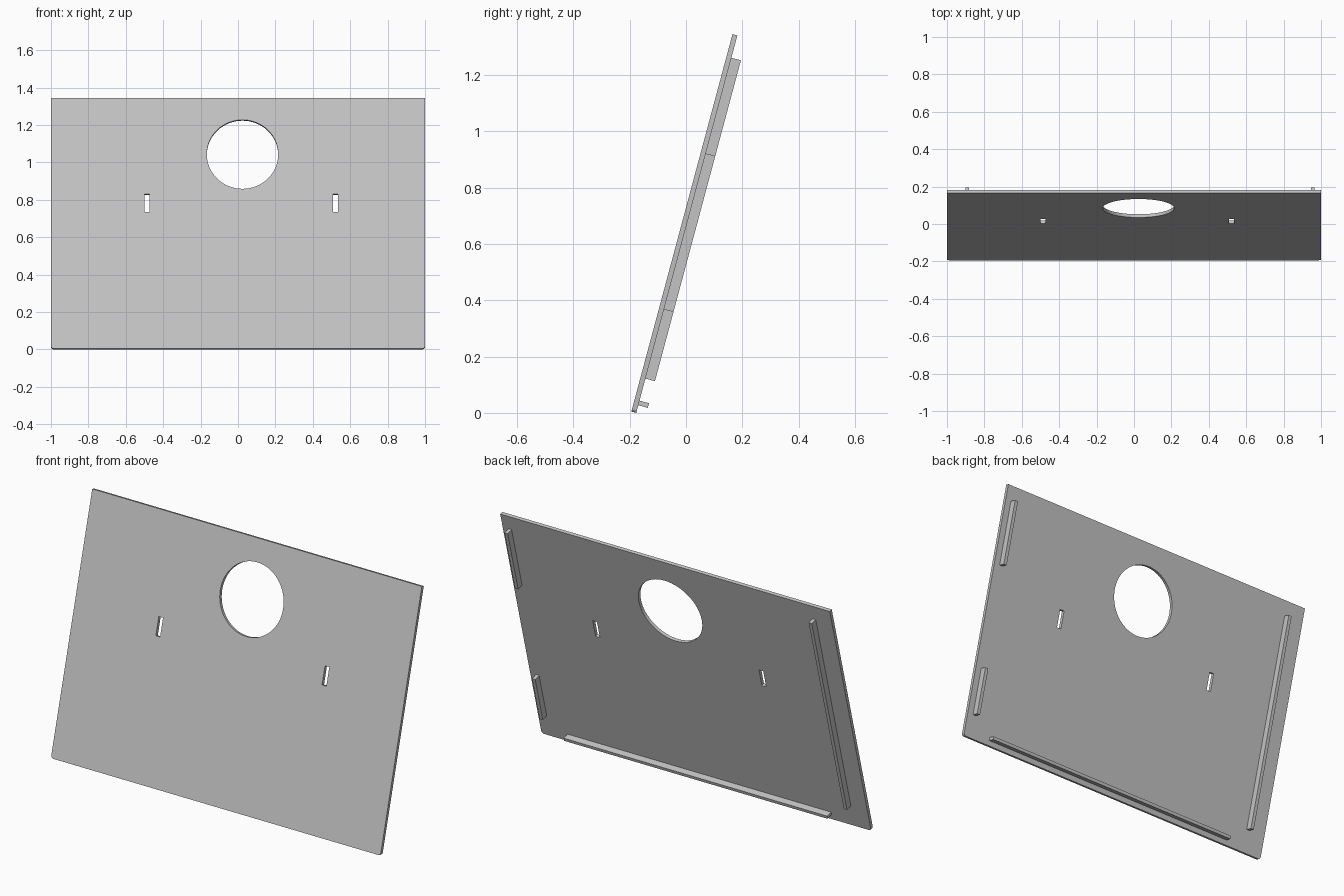
import bpy
import bmesh
from math import radians
from mathutils import Matrix

if "Cube" in bpy.data.objects:
    bpy.data.objects.remove(bpy.data.objects["Cube"], do_unlink=True)

TILT = 15
LENGTH, THICK, RAIL = 1.387, 0.018, 0.035

# Panel space: x across, y up the slope, z out of the front face
PANEL_SPACE = (Matrix.Translation((0, -0.194, 0.0047))
               @ Matrix.Rotation(radians(90 - TILT), 4, "X"))

grey = bpy.data.materials.new("light_grey")
grey.use_nodes = True
COLOUR = (0.55, 0.55, 0.55, 1)
grey.diffuse_color = COLOUR
grey.node_tree.nodes["Principled BSDF"].inputs["Base Color"].default_value = COLOUR


def make_object(name, bm):
    mesh = bpy.data.meshes.new(name)
    bm.to_mesh(mesh)
    bm.free()
    mesh.materials.append(grey)
    obj = bpy.data.objects.new(name, mesh)
    bpy.context.collection.objects.link(obj)
    obj.matrix_world = PANEL_SPACE
    return obj


def box_mesh(x, y, z):
    """Box spanning the (low, high) pairs x, y and z."""
    bm = bmesh.new()
    spans = (x, y, z)
    size = [hi - lo for lo, hi in spans]
    centre = [(hi + lo) / 2 for lo, hi in spans]
    matrix = Matrix.Translation(centre) @ Matrix.Diagonal((*size, 1))
    bmesh.ops.create_cube(bm, size=1, matrix=matrix)
    return bm


def box(name, x, y, z):
    return make_object(name, box_mesh(x, y, z))


# Sloping panel with slightly rounded bottom corners
bm = box_mesh((-1, 1), (0, LENGTH), (-THICK, 0))
corners = [e for e in bm.edges if all(v.co.y < 0.01 for v in e.verts)
           and abs(e.verts[0].co.x - e.verts[1].co.x) < 0.01]
bmesh.ops.bevel(bm, geom=corners, offset=0.014, segments=3, profile=0.5,
                affect="EDGES")
panel = make_object("panel", bm)

# Round opening and two slots cut through the panel
bm = bmesh.new()
bmesh.ops.create_cone(bm, cap_ends=True, segments=64, radius1=0.191, radius2=0.191,
                      depth=0.2, matrix=Matrix.Translation((0.024, 1.075, 0)))
cutters = [make_object("round_cutter", bm)]
for side, x in (("right", -0.487), ("left", 0.522)):
    cutters.append(box(side + "_slot_cutter", (x - 0.013, x + 0.013),
                       (0.756, 0.855), (-0.1, 0.1)))

bpy.context.view_layer.objects.active = panel
for cutter in cutters:
    mod = panel.modifiers.new(cutter.name, "BOOLEAN")
    mod.operation = "DIFFERENCE"
    mod.solver = "EXACT"
    mod.object = cutter
    bpy.ops.object.modifier_apply(modifier=mod.name)
    bpy.data.objects.remove(cutter, do_unlink=True)

bpy.ops.object.select_all(action="DESELECT")
panel.select_set(True)
bpy.ops.object.shade_smooth_by_angle(angle=radians(30))

# Mounting rails on the back
BACK = (-THICK - RAIL, -THICK)
RIGHT_X, LEFT_X = (-0.9, -0.881), (0.946, 0.965)
box("right_rail", RIGHT_X, (0.126, 1.305), BACK)
box("left_lower_rail", LEFT_X, (0.126, 0.382), BACK)
box("left_upper_rail", LEFT_X, (0.952, 1.305), BACK)
box("bottom_rail", (-0.765, 0.835), (0.028, 0.045), BACK)
